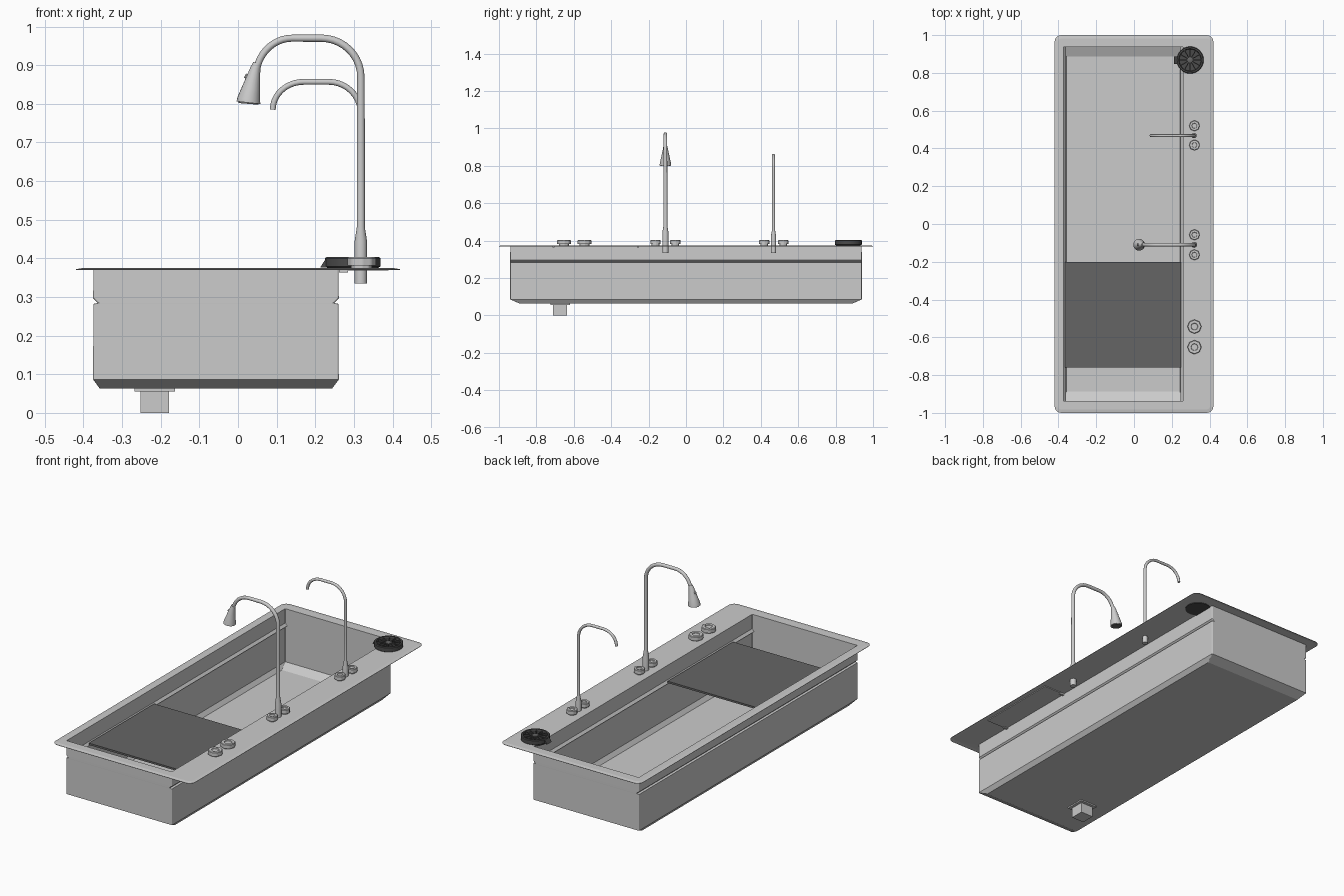
import bpy, bmesh
from math import sin, cos, pi, radians
from mathutils import Vector

cube = bpy.data.objects.get("Cube")
if cube:
    bpy.data.objects.remove(cube, do_unlink=True)


def material(name, v):
    m = bpy.data.materials.new(name)
    m.use_nodes = True
    m.diffuse_color = (v, v, v, 1)
    m.node_tree.nodes["Principled BSDF"].inputs["Base Color"].default_value = (v, v, v, 1)
    return m


steel = material("brushed_steel", 0.6)
dark = material("dark_grey", 0.13)
black = material("charcoal", 0.07)
DECK = 0.375


def finish(name, bm, mat, smooth=False):
    me = bpy.data.meshes.new(name)
    bm.to_mesh(me)
    bm.free()
    ob = bpy.data.objects.new(name, me)
    bpy.context.collection.objects.link(ob)
    me.materials.append(mat)
    if smooth:
        bpy.ops.object.select_all(action='DESELECT')
        ob.select_set(True)
        bpy.context.view_layer.objects.active = ob
        bpy.ops.object.shade_smooth_by_angle(angle=radians(35))
    return ob


def loft(name, rings, mat, cap_start=True, cap_end=True, smooth=False, fix=True):
    """Skin a list of closed rings that all have the same point count."""
    bm = bmesh.new()
    loops = [[bm.verts.new(p) for p in ring] for ring in rings]
    n = len(loops[0])
    for a, b in zip(loops, loops[1:]):
        for i in range(n):
            j = (i + 1) % n
            bm.faces.new((a[i], a[j], b[j], b[i]))
    if cap_start:
        bm.faces.new(loops[0][::-1])
    if cap_end:
        bm.faces.new(loops[-1])
    if fix:
        bmesh.ops.recalc_face_normals(bm, faces=bm.faces)
    return finish(name, bm, mat, smooth)


def box(name, x0, x1, y0, y1, z0, z1, mat):
    corners = [(x0, y0), (x1, y0), (x1, y1), (x0, y1)]
    return loft(name, [[(x, y, z) for x, y in corners] for z in (z0, z1)], mat)


def rounded(x0, x1, y0, y1, r, z, seg=5):
    pts = []
    for k, (cx, cy) in enumerate([(x1 - r, y1 - r), (x0 + r, y1 - r),
                                  (x0 + r, y0 + r), (x1 - r, y0 + r)]):
        for s in range(seg + 1):
            a = pi / 2 * (k + s / seg)
            pts.append((cx + r * cos(a), cy + r * sin(a), z))
    return pts


def turned(name, x, y, profile, mat, n=24, lobes=0, depth=0.0):
    """Upright solid from (radius, z) pairs, with optional grip lobes."""
    rings = []
    for r, z in profile:
        ring = []
        for i in range(n):
            a = 2 * pi * i / n
            q = r * (1 + depth * cos(lobes * a))
            ring.append((x + q * cos(a), y + q * sin(a), z))
        rings.append(ring)
    return loft(name, rings, mat, smooth=True)


def tube(name, path, y, mat, n=16):
    """Sweep a circle along (x, z, radius) points in the plane of constant y."""
    rings = []
    for k, (x, z, r) in enumerate(path):
        a, b = path[max(k - 1, 0)], path[min(k + 1, len(path) - 1)]
        t = Vector((b[0] - a[0], 0, b[1] - a[1])).normalized()
        side = Vector((t.z, 0, -t.x))
        rings.append([Vector((x, y, z)) + r * (side * cos(2 * pi * i / n)
                      + Vector((0, sin(2 * pi * i / n), 0))) for i in range(n)])
    return loft(name, rings, mat, smooth=True)


def arc(cx, cz, rx, rz, a0, a1, r, steps=10):
    return [(cx + rx * cos(radians(a0 + (a1 - a0) * i / steps)),
             cz + rz * sin(radians(a0 + (a1 - a0) * i / steps)), r)
            for i in range(steps + 1)]


# Deck, walls, side ledges, sloped floor edge and floor as one sheet
X0, X1, Y = -0.373, 0.259, 0.938


def basin_ring(ix, iy, z):
    return rounded(X0 + ix, X1 - ix, -Y + iy, Y - iy, 0.003, z)


sink = loft("sink_basin", [
    rounded(-0.42, 0.42, -1, 1, 0.035, DECK - 0.003),
    rounded(-0.402, 0.402, -0.982, 0.982, 0.02, DECK),
    basin_ring(0, 0, DECK),
    basin_ring(0, 0, 0.297),
    basin_ring(0.012, 0, 0.284),
    basin_ring(0, 0, 0.281),
    basin_ring(0, 0, 0.087),
    basin_ring(0.016, 0.05, 0.065),
], steel, cap_start=False, fix=False)
shell = sink.modifiers.new("sheet_thickness", 'SOLIDIFY')
shell.thickness = 0.002
shell.offset = -1

# Drain outlet below the floor
box("drain_flange", -0.268, -0.163, -0.725, -0.62, 0.056, 0.064, steel)
box("drain_outlet", -0.253, -0.178, -0.71, -0.635, 0, 0.058, steel)

# Board resting on the ledges
box("cutting_board", -0.364, 0.25, -0.76, -0.2, 0.286, 0.296, dark)

# Control panel and its clips under the deck
box("control_panel", 0.264, 0.39, -0.715, -0.25, 0.369, 0.3735, steel)
for label, y in (("front", -0.715), ("back", -0.262)):
    box(label + "_panel_clip", 0.262, 0.285, y, y + 0.012, 0.364, 0.371, steel)


# Control knobs with grip lobes, a recessed top and a pointer
def knob(name, y, r):
    x, top = 0.32, 0.403
    turned(name, x, y, [(r * 0.7, DECK - 0.001), (r * 0.7, 0.381), (r * 0.96, 0.381),
                        (r * 0.96, top - 0.003), (r * 0.88, top), (r * 0.5, top),
                        (r * 0.45, top - 0.004)], steel, 32, 8, 0.04)
    box(name + "_pointer", x + r * 0.5, x + r * 0.95, y - 0.002, y + 0.002,
        top - 0.003, top + 0.001, steel)


for label, y, r in (("rear_tap_knob_a", 0.52, 0.028), ("rear_tap_knob_b", 0.418, 0.028),
                    ("main_tap_knob_a", -0.057, 0.028), ("main_tap_knob_b", -0.163, 0.028),
                    ("drain_knob_a", -0.543, 0.037), ("drain_knob_b", -0.652, 0.037)):
    knob(label, y, r)

# Main tap: shank, tapered base and high arch
tx = 0.318
tube("main_tap", [(tx, 0.335, 0.016), (tx, 0.445, 0.016), (tx, 0.48, 0.0105), (tx, 0.7, 0.0105)]
     + arc(0.215, 0.87, 0.103, 0.1, 0, 90, 0.0095)
     + arc(0.14, 0.868, 0.094, 0.102, 90, 165, 0.009), -0.11, steel)
tube("spray_head", [(0.05, 0.905, 0.011), (0.045, 0.892, 0.013), (0.034, 0.84, 0.024),
                    (0.028, 0.812, 0.03), (0.027, 0.803, 0.031)], -0.11, steel, 20)
tube("spray_nozzle", [(0.027, 0.806, 0.026), (0.0265, 0.8, 0.026)], -0.11, dark)
tube("spray_button", [(0.03, 0.868, 0.006), (0.018, 0.873, 0.006)], -0.11, steel, 10)

# Rear tap: slimmer and lower
tube("rear_tap", [(tx, 0.335, 0.014), (tx, 0.425, 0.014), (tx, 0.455, 0.0085), (tx, 0.6, 0.0085)]
     + arc(0.235, 0.775, 0.083, 0.082, 0, 90, 0.0075)
     + arc(0.17, 0.785, 0.08, 0.072, 90, 180, 0.0075), 0.468, steel)

# Strainer: body, raised rim, spokes, hub and finger tab
sx, sy, sr = 0.297, 0.868, 0.072
turned("strainer", sx, sy, [(sr * 0.9, 0.37), (sr * 0.9, DECK), (sr, 0.379), (sr, 0.4),
                            (sr * 0.95, 0.403), (sr * 0.84, 0.403), (sr * 0.8, 0.39),
                            (sr * 0.3, 0.387)], black, 24)
bm = bmesh.new()
for k in range(12):
    a = 2 * pi * k / 12
    new = bmesh.ops.create_cube(bm, size=1)["verts"]
    for v in new:
        px, py = 0.037 + v.co.x * 0.05, v.co.y * 0.005
        v.co = (sx + px * cos(a) - py * sin(a), sy + px * sin(a) + py * cos(a),
                0.392 + v.co.z * 0.012)
finish("strainer_spokes", bm, black)
turned("strainer_hub", sx, sy, [(0.016, 0.385), (0.016, 0.4), (0.012, 0.402)], dark, 16)
tab = [(sx - 0.065, 0.377), (0.213, 0.377), (0.228, 0.4), (sx - 0.065, 0.4)]
loft("strainer_tab", [[(x, sy + s * 0.02, z) for x, z in tab] for s in (-1, 1)], black)
